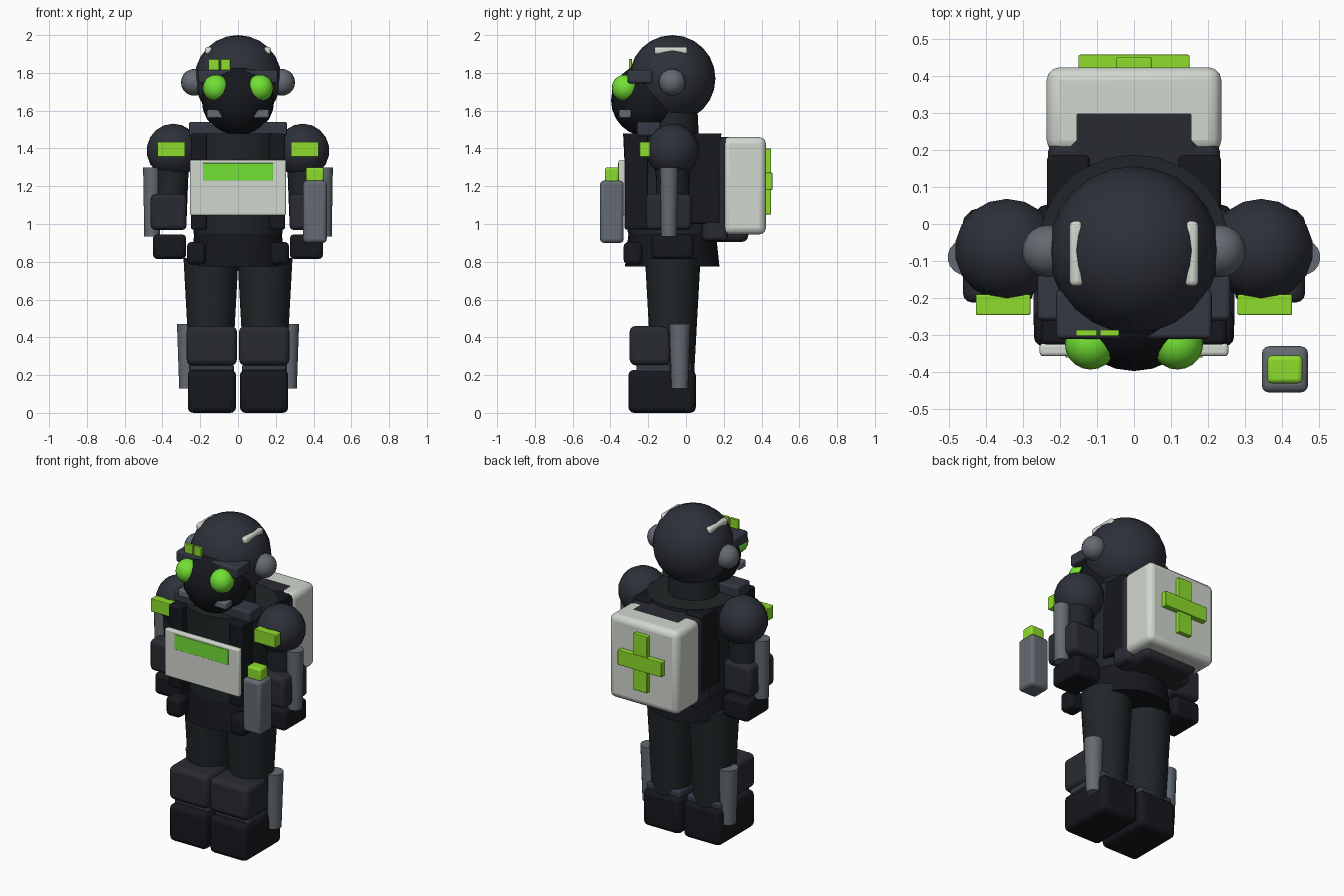
import bpy

if "Cube" in bpy.data.objects:
    bpy.data.objects.remove(bpy.data.objects["Cube"])

def material(name, r, g, b):
    m = bpy.data.materials.new(name)
    m.diffuse_color = (r, g, b, 1)
    m.use_nodes = True
    m.node_tree.nodes["Principled BSDF"].inputs["Base Color"].default_value = m.diffuse_color
    return m

NAVY = material("navy_shell", .027, .030, .042)
CLOTH = material("dark_cloth", .014, .019, .021)
BLACK = material("black_rubber", .008, .009, .012)
SLATE = material("slate_pad", .022, .024, .031)
TRIM = material("blue_trim", .034, .040, .055)
STEEL = material("steel_grey", .125, .145, .165)
WHITE = material("off_white", .64, .68, .62)
LIME = material("lime_green", .27, .72, .025)
LENS = material("lens_green", .17, .75, .035)

def finish(name, mat, angle=.8):
    o = bpy.context.object
    o.name = name
    o.data.materials.append(mat)
    bpy.ops.object.shade_smooth_by_angle(angle=angle)
    return o

def box(name, mat, x, y, z, bevel=.01):
    """Rounded box from (min, max) ranges on each axis."""
    bpy.ops.mesh.primitive_cube_add(
        size=1, location=[(a + b) / 2 for a, b in (x, y, z)])
    o = bpy.context.object
    o.scale = [b - a for a, b in (x, y, z)]
    bpy.ops.object.transform_apply(location=False, rotation=False, scale=True)
    if bevel:
        m = o.modifiers.new("rounding", 'BEVEL')
        m.width, m.segments = bevel, 3
    return finish(name, mat)

def ball(name, mat, loc, radii, seg=24):
    bpy.ops.mesh.primitive_uv_sphere_add(
        segments=seg, ring_count=seg // 2, radius=1, location=loc)
    bpy.context.object.scale = radii
    bpy.ops.object.transform_apply(location=False, rotation=False, scale=True)
    return finish(name, mat)

def cone(name, mat, xy, z, r_low, r_top, seg=20):
    bpy.ops.mesh.primitive_cone_add(
        vertices=seg, radius1=r_low, radius2=r_top, depth=z[1] - z[0],
        location=(*xy, (z[0] + z[1]) / 2))
    return finish(name, mat)

def span(s, a, b):
    """Mirror an x range to side s."""
    return tuple(sorted((s * a, s * b)))

# Head: helmet, mask, brow visor and status lights
ball("helmet", NAVY, (0, -.072, 1.77), (.23, .228, .23))
ball("face_mask", BLACK, (0, -.207, 1.655), (.192, .19, .192))
box("brow_visor", TRIM, (-.21, .21), (-.31, -.178), (1.745, 1.815), .012)
for i, x in enumerate(((-.157, -.1), (-.092, -.04))):
    box(f"brow_light_{i}", LIME, x, (-.303, -.286), (1.815, 1.873), .003)
cone("neck", CLOTH, (0, -.08), (1.42, 1.62), .15, .14)

# Torso, skirt and collar
cone("torso", CLOTH, (0, -.073), (.95, 1.48), .235, .26, 28)
cone("hip_skirt", BLACK, (0, -.073), (.775, .985), .25, .228, 28)
box("collar_plate", TRIM, (-.26, .26), (-.26, -.135), (1.465, 1.54), .012)

# Chest tablet
box("chest_tablet", WHITE, (-.255, .255), (-.357, -.322), (1.045, 1.34), .01)
box("tablet_screen", LENS, (-.185, .185), (-.361, -.35), (1.23, 1.322), .002)

# Backpack with green cross
box("pack_frame", SLATE, (-.232, .232), (.085, .22), (.91, 1.46), .025)
box("pack_core", SLATE, (-.186, .186), (.07, .33), (.905, 1.461), .035)
box("pack_case", WHITE, (-.236, .236), (.192, .423), (.945, 1.46), .035)
box("cross_upright", LIME, (-.047, .047), (.41, .45), (1.05, 1.40), .004)
box("cross_bar", LIME, (-.15, .15), (.41, .457), (1.18, 1.272), .004)

# Hand-held injector on the wearer's one side
box("injector_body", STEEL, (.345, .47), (-.455, -.33), (.90, 1.23), .02)
box("injector_cap", LIME, (.36, .455), (-.43, -.355), (1.22, 1.30), .012)

# Mirrored parts
for s, side in ((-1, "left"), (1, "right")):
    # Head details
    ball(f"{side}_lens", LENS, (s * .117, -.323, 1.72), (.07, .07, .071), 20)
    ball(f"{side}_earpiece", STEEL, (s * .232, -.073, 1.75), (.07, .071, .071), 20)
    box(f"{side}_helmet_rail", WHITE, span(s, .137, .174), (-.168, .008), (1.897, 1.938), .014)
    box(f"{side}_mask_vent", STEEL, span(s, .08, .165), (-.355, -.29), (1.562, 1.605), .008)
    # Harness and waist pouches
    box(f"{side}_chest_strap", BLACK, span(s, .165, .25), (-.325, -.2), (.97, 1.478), .012)
    box(f"{side}_back_strap", BLACK, span(s, .12, .235), (.0, .185), (1.0, 1.478), .012)
    box(f"{side}_waist_pouch", BLACK, span(s, .17, .27), (-.33, -.23), (.785, .905), .025)
    # Arm
    ball(f"{side}_shoulder", NAVY, (s * .343, -.07, 1.388), (.143, .14, .143), 18)
    box(f"{side}_shoulder_patch", LIME, span(s, .28, .427), (-.246, -.19), (1.355, 1.435), .004)
    cone(f"{side}_upper_arm", CLOTH, (s * .353, -.07), (1.0, 1.38), .08, .095)
    box(f"{side}_forearm_guard", SLATE, span(s, .272, .462), (-.212, .03), (.968, 1.16), .025)
    box(f"{side}_glove", BLACK, span(s, .275, .45), (-.182, .04), (.815, .945), .022)
    cone(f"{side}_arm_canister", STEEL, (s * .455, -.09), (.935, 1.298), .042, .048, 18)
    # Leg
    cone(f"{side}_leg", CLOTH, (s * .143, -.07), (.15, .82), .11, .147, 22)
    box(f"{side}_knee_pad", SLATE, span(s, .006, .272), (-.298, -.08), (.252, .46), .03)
    box(f"{side}_boot_cuff", TRIM, span(s, .022, .255), (-.262, .03), (.17, .262), .015)
    box(f"{side}_boot", BLACK, span(s, .01, .266), (-.305, .052), (0, .228), .03)
    cone(f"{side}_leg_canister", STEEL, (s * .268, -.033), (.128, .47), .044, .056, 18)
